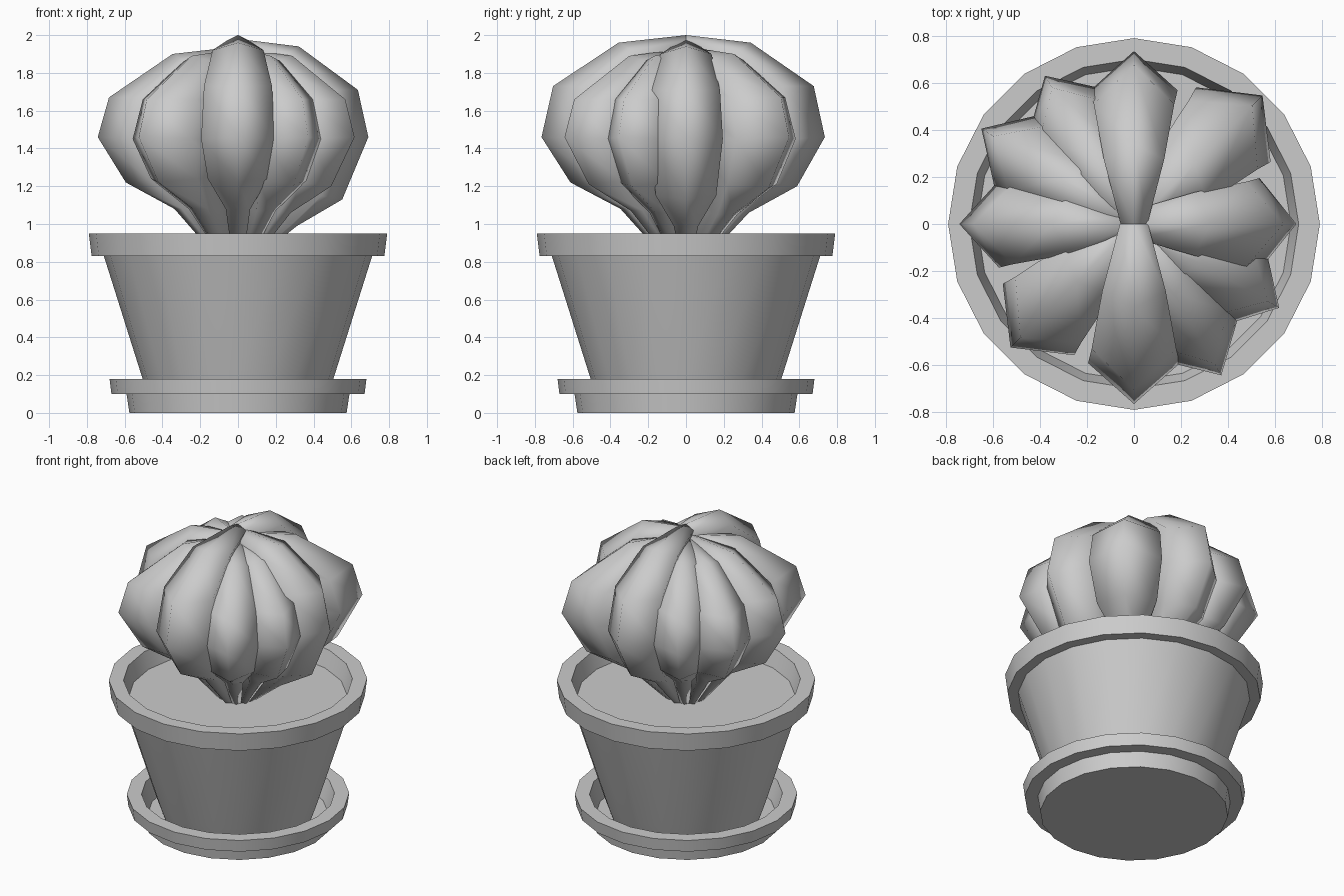
import bpy, bmesh, math
from math import sin, cos, radians

if "Cube" in bpy.data.objects:
    bpy.data.objects.remove(bpy.data.objects["Cube"])

def make_object(name, bm, angle):
    bmesh.ops.recalc_face_normals(bm, faces=bm.faces)
    me = bpy.data.meshes.new(name)
    bm.to_mesh(me)
    bm.free()
    ob = bpy.data.objects.new(name, me)
    bpy.context.collection.objects.link(ob)
    bpy.ops.object.select_all(action='DESELECT')
    ob.select_set(True)
    bpy.context.view_layer.objects.active = ob
    bpy.ops.object.shade_smooth_by_angle(angle=radians(angle))
    return ob

def lathe(name, profile, sides=20):
    """Turn an (r, z) profile about z; both ends are closed by flat caps."""
    bm = bmesh.new()
    rings = [[bm.verts.new((r * cos(2 * math.pi * i / sides), r * sin(2 * math.pi * i / sides), z))
              for i in range(sides)] for r, z in profile]
    for a, b in zip(rings, rings[1:]):
        for i in range(sides):
            j = (i + 1) % sides
            bm.faces.new((a[i], a[j], b[j], b[i]))
    bm.faces.new(rings[0])
    bm.faces.new(rings[-1])
    return make_object(name, bm, 30)

# Saucer, pot and soil
lathe("saucer", [(0.575, 0), (0.59, 0.10), (0.67, 0.10), (0.68, 0.18), (0.59, 0.18), (0.55, 0.05)])
lathe("pot", [(0.46, 0.05), (0.505, 0.18), (0.71, 0.83), (0.775, 0.83), (0.79, 0.95),
              (0.70, 0.95), (0.665, 0.83)])
lathe("soil", [(0.66, 0.82), (0.667, 0.84)])

# Cactus lobe stations: ridge r, ridge z, shoulder r, shoulder z, half width, inner r, inner z
STATIONS = [
    (0.00, 1.98, 0.00, 1.95, 0.06, 0.00, 1.85),
    (0.35, 1.94, 0.28, 1.90, 0.135, 0.10, 1.80),
    (0.69, 1.71, 0.52, 1.71, 0.18, 0.10, 1.65),
    (0.75, 1.46, 0.58, 1.45, 0.195, 0.10, 1.45),
    (0.60, 1.22, 0.48, 1.24, 0.16, 0.08, 1.25),
    (0.34, 1.08, 0.30, 1.08, 0.065, 0.05, 1.08),
    (0.12, 0.83, 0.10, 0.83, 0.03, 0.00, 0.83),
]

def lobe(name, angle, reach, width, top, droop):
    bm = bmesh.new()
    a = radians(angle)

    def vert(r, w, z):
        return bm.verts.new((r * cos(a) - w * sin(a), r * sin(a) + w * cos(a), z))
    rings = []
    for k, (rr, rz, sr, sz, w, ir, iz) in enumerate(STATIONS):
        dz = top if k < 3 else (droop if k in (4, 5) else 0)
        w *= width
        rr, sr = rr * reach, sr * reach
        rings.append([vert(rr, 0, rz + dz), vert(sr, w, sz + dz), vert(ir, w * 0.3, iz),
                      vert(ir, -w * 0.3, iz), vert(sr, -w, sz + dz)])
    for p, q in zip(rings, rings[1:]):
        for i in range(5):
            j = (i + 1) % 5
            bm.faces.new((p[i], p[j], q[j], q[i]))
    bm.faces.new(rings[0])
    bm.faces.new(rings[-1])
    return make_object(name, bm, 100)

# angle, reach, width, top shift, underside shift
LOBES = [
    (90, 0.98, 0.95, 0.02, -0.02), (45, 1.03, 1.15, -0.04, -0.03),
    (0, 0.92, 1.0, 0.0, -0.09), (-30, 0.95, 0.9, -0.05, -0.02),
    (-60, 0.99, 0.9, -0.05, -0.01), (-90, 1.02, 1.0, 0.02, 0.0),
    (-135, 0.99, 1.1, -0.05, 0.0), (180, 0.99, 0.95, -0.04, 0.0),
    (148, 1.02, 0.9, -0.05, 0.0), (121, 0.98, 0.9, -0.04, 0.0),
]
for n, params in enumerate(LOBES):
    lobe(f"cactus_lobe_{n + 1}", *params)
